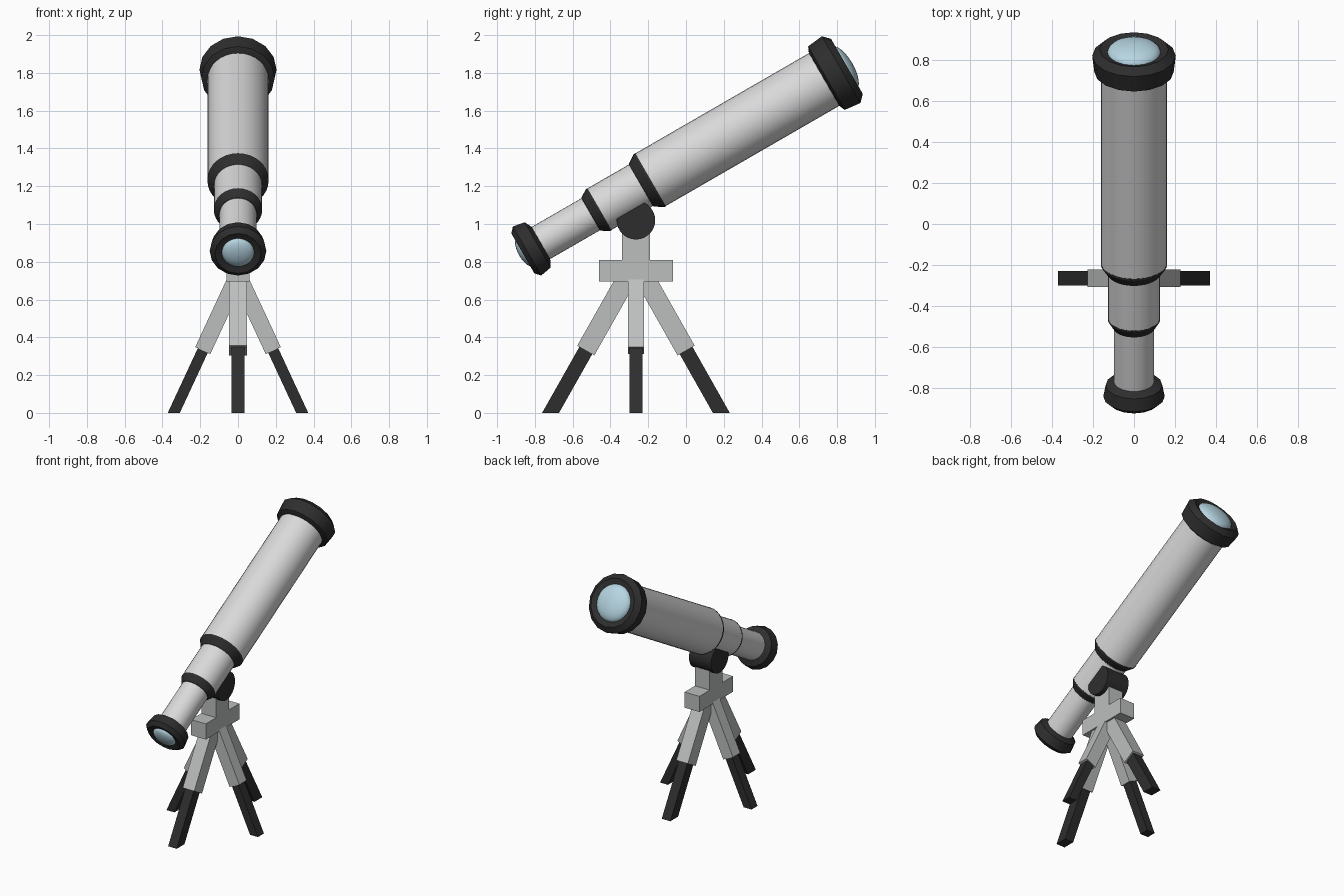
import bpy, bmesh, math
from mathutils import Vector, Matrix

if "Cube" in bpy.data.objects:
    bpy.data.objects.remove(bpy.data.objects["Cube"])


def mat(name, col):
    m = bpy.data.materials.new(name)
    m.diffuse_color = (*col, 1)
    m.use_nodes = True
    m.node_tree.nodes["Principled BSDF"].inputs["Base Color"].default_value = m.diffuse_color
    return m


SILVER = mat("silver tube", (0.70, 0.70, 0.70))
GREY = mat("mount grey", (0.50, 0.52, 0.51))
BLACK = mat("rubber black", (0.027, 0.027, 0.027))
GLASS = mat("lens blue", (0.47, 0.67, 0.76))

# Optical axis: tilted 30 degrees up towards +y
TILT = math.radians(30)
D = Vector((0, math.cos(TILT), math.sin(TILT)))
N = Vector((0, -math.sin(TILT), math.cos(TILT)))
X = Vector((1, 0, 0))
AXIS = N * 1.163
MOUNT_Y = -0.265


def finish(name, bm, material, smooth=None):
    bmesh.ops.recalc_face_normals(bm, faces=bm.faces)
    me = bpy.data.meshes.new(name)
    bm.to_mesh(me)
    bm.free()
    me.materials.append(material)
    ob = bpy.data.objects.new(name, me)
    bpy.context.collection.objects.link(ob)
    if smooth:
        bpy.context.view_layer.objects.active = ob
        ob.select_set(True)
        bpy.ops.object.shade_smooth_by_angle(angle=math.radians(smooth))
        ob.select_set(False)
    return ob


def lathe(name, profile, material, n=32, smooth=30):
    """Turn (distance along axis, radius) points around the optical axis."""
    bm = bmesh.new()
    rings = []
    for s, r in profile:
        rings.append([bm.verts.new(AXIS + D * s + r * (
            N * math.cos(2 * math.pi * i / n) + X * math.sin(2 * math.pi * i / n)))
            for i in range(n)])
    for a, b in zip(rings, rings[1:]):
        for i in range(n):
            j = (i + 1) % n
            bm.faces.new((a[i], a[j], b[j], b[i]))
    bm.faces.new(rings[0])
    bm.faces.new(rings[-1])
    return finish(name, bm, material, smooth)


def dome(r, s0, height, sign):
    """Shallow lens profile, ending in a tiny flat."""
    return [(s0 + sign * height * math.sin(a), max(r * math.cos(a), 0.002))
            for a in [math.pi / 2 * k / 6 for k in range(7)]]


def box(name, lo, hi, material):
    bm = bmesh.new()
    lo, hi = Vector(lo), Vector(hi)
    bmesh.ops.create_cube(bm, size=1, matrix=Matrix.Translation((lo + hi) / 2)
                          @ Matrix.Diagonal((*(hi - lo), 1)))
    return finish(name, bm, material)


def strut(name, top, bottom, side, half_side, half_depth, material, ground=False):
    """Square bar between two points; optionally cut flat on the ground."""
    bm = bmesh.new()
    axis = (bottom - top).normalized()
    depth = axis.cross(side)
    ends = []
    for p in (top, bottom):
        ring = []
        for u, v in ((-1, -1), (1, -1), (1, 1), (-1, 1)):
            q = p + side * u * half_side + depth * v * half_depth
            if ground and p is bottom:
                q = q - axis * (q.z / axis.z)
            ring.append(bm.verts.new(q))
        ends.append(ring)
    a, b = ends
    for i in range(4):
        j = (i + 1) % 4
        bm.faces.new((a[i], a[j], b[j], b[i]))
    bm.faces.new(a)
    bm.faces.new(b)
    return finish(name, bm, material)


# Telescoping tube sections
lathe("main_tube", [(0.445, 0.161), (1.56, 0.161)], SILVER)
lathe("middle_tube", [(0.135, 0.127), (0.44, 0.127)], SILVER)
lathe("eyepiece_tube", [(-0.26, 0.098), (0.13, 0.098)], SILVER)

# Tapered bands between the sections
lathe("large_band", [(0.395, 0.125), (0.398, 0.131), (0.445, 0.162), (0.455, 0.162)], BLACK)
lathe("small_band", [(0.088, 0.096), (0.091, 0.102), (0.135, 0.128), (0.143, 0.128)], BLACK)

# End caps
lathe("objective_cap", [(1.515, 0.160), (1.530, 0.194), (1.62, 0.204),
                        (1.655, 0.168), (1.64, 0.128)], BLACK, 16, 25)
lathe("eyepiece_cap", [(-0.215, 0.097), (-0.235, 0.138), (-0.30, 0.150),
                       (-0.326, 0.122), (-0.315, 0.085)], BLACK, 16, 25)

# Lenses
lathe("objective_lens", dome(0.130, 1.638, 0.05, 1), GLASS, 32, 40)
lathe("eyepiece_lens", dome(0.086, -0.312, 0.036, -1), GLASS, 32, 40)

# Pivot drum lying across the mount
bm = bmesh.new()
bmesh.ops.create_cone(bm, cap_ends=True, segments=32, radius1=0.102, radius2=0.102, depth=0.18,
                      matrix=Matrix.Translation((0, MOUNT_Y, 1.02))
                      @ Matrix.Rotation(math.pi / 2, 4, 'Y'))
finish("pivot_drum", bm, BLACK, 30)

# Post and crossbar
box("mount_post", (-0.06, MOUNT_Y - 0.075, 0.78), (0.06, MOUNT_Y + 0.075, 1.0), GREY)
box("mount_crossbar", (-0.06, MOUNT_Y - 0.195, 0.695), (0.06, MOUNT_Y + 0.195, 0.81), GREY)

# Four splayed legs: name, direction, foot reach, slope, joint height, half sizes
for name, dx, dy, reach, slope, joint, up, low in (
        ("left", -1, 0, 0.34, 0.465, 0.33, (0.042, 0.044), (0.035, 0.029)),
        ("right", 1, 0, 0.34, 0.465, 0.33, (0.042, 0.044), (0.035, 0.029)),
        ("front", 0, -1, 0.452, 0.565, 0.33, (0.047, 0.052), (0.035, 0.039)),
        ("back", 0, 1, 0.452, 0.565, 0.33, (0.047, 0.052), (0.035, 0.039))):
    out = Vector((dx, dy, 0))
    side = Vector((-dy, dx, 0))

    def at(z):
        return Vector((0, MOUNT_Y, z)) + out * (reach - slope * z)

    strut(name + "_upper_leg", at(0.73), at(joint), side, *up, GREY)
    strut(name + "_lower_leg", at(joint + 0.05), at(0), side, *low, BLACK, True)
